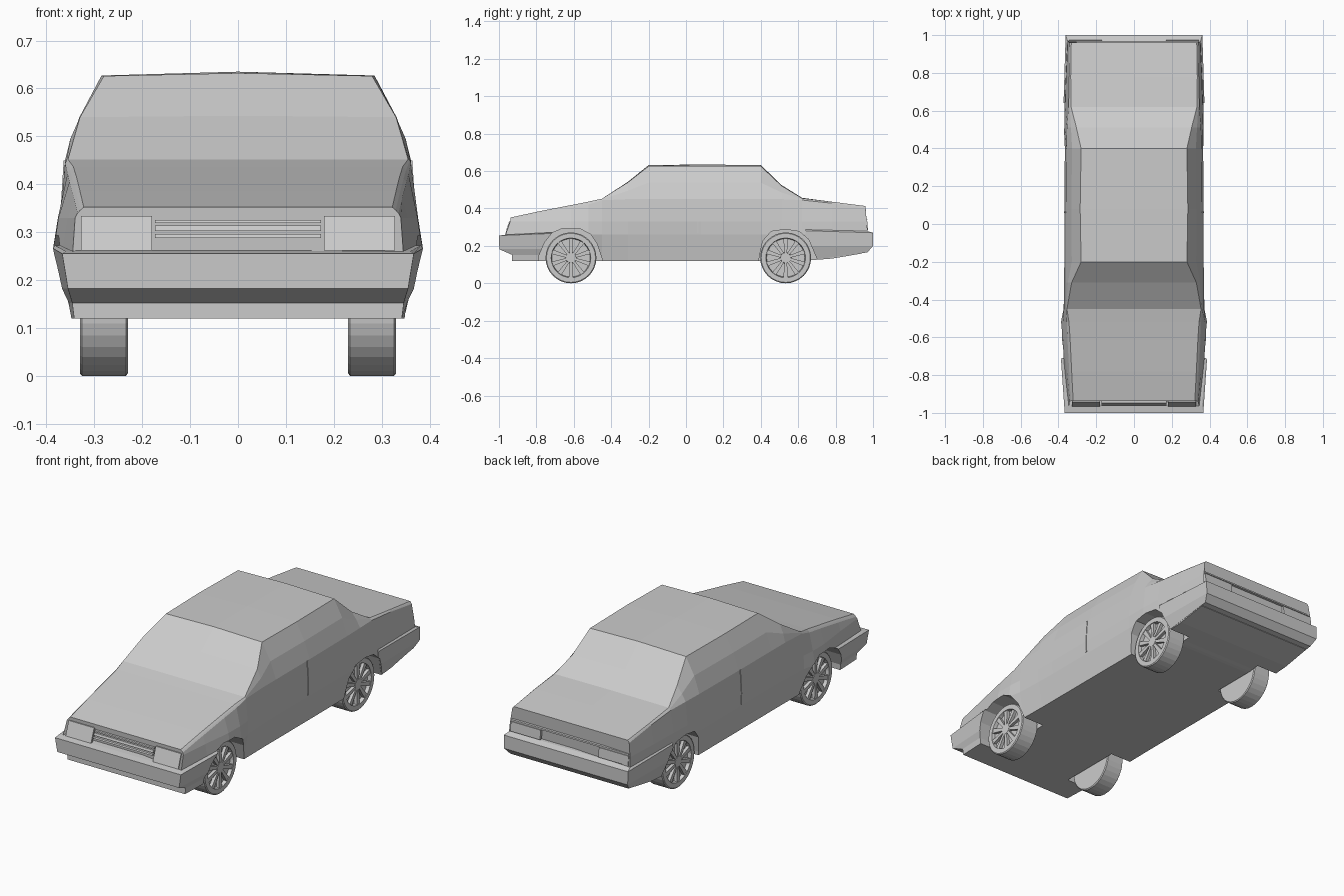
import bpy, bmesh, math
from mathutils import Vector

if "Cube" in bpy.data.objects:
    bpy.data.objects.remove(bpy.data.objects["Cube"])


def add_loft(bm, rings):
    """Skin a list of closed rings and cap both ends."""
    vs = [[bm.verts.new(p) for p in r] for r in rings]
    n = len(rings[0])
    for a, b in zip(vs, vs[1:]):
        for i in range(n):
            j = (i + 1) % n
            bm.faces.new((a[i], a[j], b[j], b[i]))
    bm.faces.new(vs[0])
    bm.faces.new(vs[-1])


def finish(bm, name):
    bmesh.ops.remove_doubles(bm, verts=bm.verts, dist=0.0005)
    bmesh.ops.recalc_face_normals(bm, faces=bm.faces)
    me = bpy.data.meshes.new(name)
    bm.to_mesh(me)
    bm.free()
    ob = bpy.data.objects.new(name, me)
    bpy.context.collection.objects.link(ob)
    return ob


def prism(name, profile, spans, axis='x'):
    """Extrude a profile (y,z or x,z) over one or more spans."""
    bm = bmesh.new()
    for s in spans:
        if axis == 'x':
            add_loft(bm, [[(t, u, v) for u, v in profile] for t in s])
        else:
            add_loft(bm, [[(u, t, v) for u, v in profile] for t in s])
    return finish(bm, name)


# Body shell: y bottom, y middle, y top, x sill, x flank, x shoulder,
# x belt, z belt, x roof edge, z roof edge, crown
stations = [
    (-.92, -.965, -.937, .335, .345, .340, .335, .340, .322, .352, 0),
    (-.78, -.78, -.78, .345, .367, .355, .343, .372, .330, .386, 0),
    (-.615, -.615, -.615, .350, .385, .375, .352, .405, .338, .418, 0),
    (-.52, -.52, -.52, .350, .387, .376, .356, .422, .344, .437, 0),
    (-.45, -.45, -.45, .347, .373, .371, .361, .444, .355, .452, 0),
    (-.31, -.31, -.31, .345, .367, .370, .361, .450, .330, .540, .003),
    (-.2, -.2, -.2, .345, .365, .369, .361, .450, .280, .626, .006),
    (.08, .08, .08, .345, .365, .369, .361, .450, .285, .627, .008),
    (.4, .4, .4, .345, .366, .366, .358, .450, .280, .626, .006),
    (.51, .51, .51, .345, .371, .366, .355, .450, .305, .522, .004),
    (.62, .62, .62, .345, .369, .363, .346, .445, .333, .455, .002),
    (.78, .78, .78, .345, .362, .359, .344, .428, .335, .436, 0),
    (.94, .972, .96, .343, .354, .350, .341, .400, .332, .413, 0),
]
rings = []
for y0, y1, y2, xs, xf, xm, xb, zb, xr, zr, crown in stations:
    z0 = .12 + .17 * max(0, y0 - .71)
    t = .07 / (zb - .26)
    half = [(xs, y0, z0), (xf, y1, .26), (xm, y1 + (y2 - y1) * t, .33), (xb, y2, zb),
            ((xb + xr) / 2 + .05 * (zr - zb), y2, (zb + zr) / 2), (xr, y2, zr)]
    rings.append(half + [(0, y2, zr + crown)] + [(-x, y, z) for x, y, z in reversed(half)])
bm = bmesh.new()
add_loft(bm, rings)
body = finish(bm, "body")


# Wrap-around bumpers: z inner end, z outer end, x inner, x outer, y outer
def bumper(name, y_in, layers):
    rings = []
    for zi, zo, xi, xo, yo in layers:
        half = [(xi, y_in, zi), (xo, yo, zo)]
        rings.append(half + [(-x, y, z) for x, y, z in reversed(half)])
    bm = bmesh.new()
    add_loft(bm, rings)
    return finish(bm, name)


front_bumper = bumper("front_bumper", -.68, [
    (.12, .12, .352, .342, -.93), (.152, .152, .358, .346, -.93),
    (.182, .182, .372, .355, -.998), (.268, .255, .389, .367, -1.0),
    (.274, .260, .384, .360, -.962)])
rear_bumper = bumper("rear_bumper", .64, [
    (.12, .165, .348, .345, .97), (.20, .20, .366, .360, 1.0),
    (.281, .27, .373, .362, 1.0), (.287, .28, .367, .352, .968)])

# Wheel arch openings
both = [(.225, .45), (-.45, -.225)]
arches = {
    "front_arch_cutter": [(-.79, .05), (-.785, .15), (-.755, .22), (-.715, .27), (-.66, .293),
                          (-.57, .293), (-.51, .262), (-.475, .21), (-.445, .12), (-.43, .05)],
    "rear_arch_cutter": [(.385, .05), (.392, .14), (.41, .225), (.455, .277), (.53, .288),
                         (.605, .277), (.655, .235), (.70, .13), (.72, .05)],
}
targets = {"front_arch_cutter": (body, front_bumper), "rear_arch_cutter": (body, rear_bumper)}
for name, profile in arches.items():
    cutter = prism(name, profile, both)
    cutter.hide_render = True
    for ob in targets[name]:
        mod = ob.modifiers.new("arch", 'BOOLEAN')
        mod.operation = 'DIFFERENCE'
        mod.solver = 'EXACT'
        mod.object = cutter
        bpy.context.view_layer.objects.active = ob
        bpy.ops.object.modifier_apply(modifier=mod.name)
    bpy.data.objects.remove(cutter)


# Trim lying on the sloping nose and tail panels
def panel(name, spans, z0, z1, front=True, out=.003):
    def y_at(z, d):
        return -.965 + (z - .26) * .35 - d if front else .972 - (z - .26) * .086 + d
    prism(name, [(y_at(z0, -.01), z0), (y_at(z0, out), z0),
                 (y_at(z1, out), z1), (y_at(z1, -.01), z1)], spans)


panel("headlamps", [(.18, .328), (-.328, -.18)], .262, .334)
for i, (z0, z1) in enumerate([(.288, .296), (.302, .314), (.319, .325)]):
    panel("grille_bar_%d" % i, [(-.173, .173)], z0, z1, out=.005)
panel("tail_lamps", [(.17, .343), (-.343, -.17)], .285, .335, False)
panel("tail_trim", [(-.343, .343)], .338, .346, False, .004)

# Door seams
for s in (1, -1):
    prism("door_seam", [(s * x, z) for x, z in
          [(.355, .27), (.369, .27), (.3715, .33), (.364, .45), (.355, .45)]],
          [(.058, .066)], 'y')


# Wheels: turned tyre and rim with ten spokes
def wheel(name, s, cy, r=.136, n=32):
    def pt(x, rad, a, off=0):
        return (s * x, cy + rad * math.cos(a) - off * math.sin(a),
                r + rad * math.sin(a) + off * math.cos(a))
    bm = bmesh.new()
    turned = [(.23, .131), (.234, r), (.326, r), (.33, .131), (.33, .106),
              (.312, .102), (.312, .03), (.329, .027)]
    add_loft(bm, [[pt(x, rad, math.tau * i / n) for i in range(n)] for x, rad in turned])
    for k in range(10):
        a = math.tau * (k + .5) / 10
        add_loft(bm, [[pt(x, .024, a, -.007), pt(x, .104, a, -.012),
                       pt(x, .104, a, .012), pt(x, .024, a, .007)] for x in (.310, .328)])
    finish(bm, name)


for s, side in ((1, "right"), (-1, "left")):
    wheel("front_wheel_" + side, s, -.615)
    wheel("rear_wheel_" + side, s, .533)
